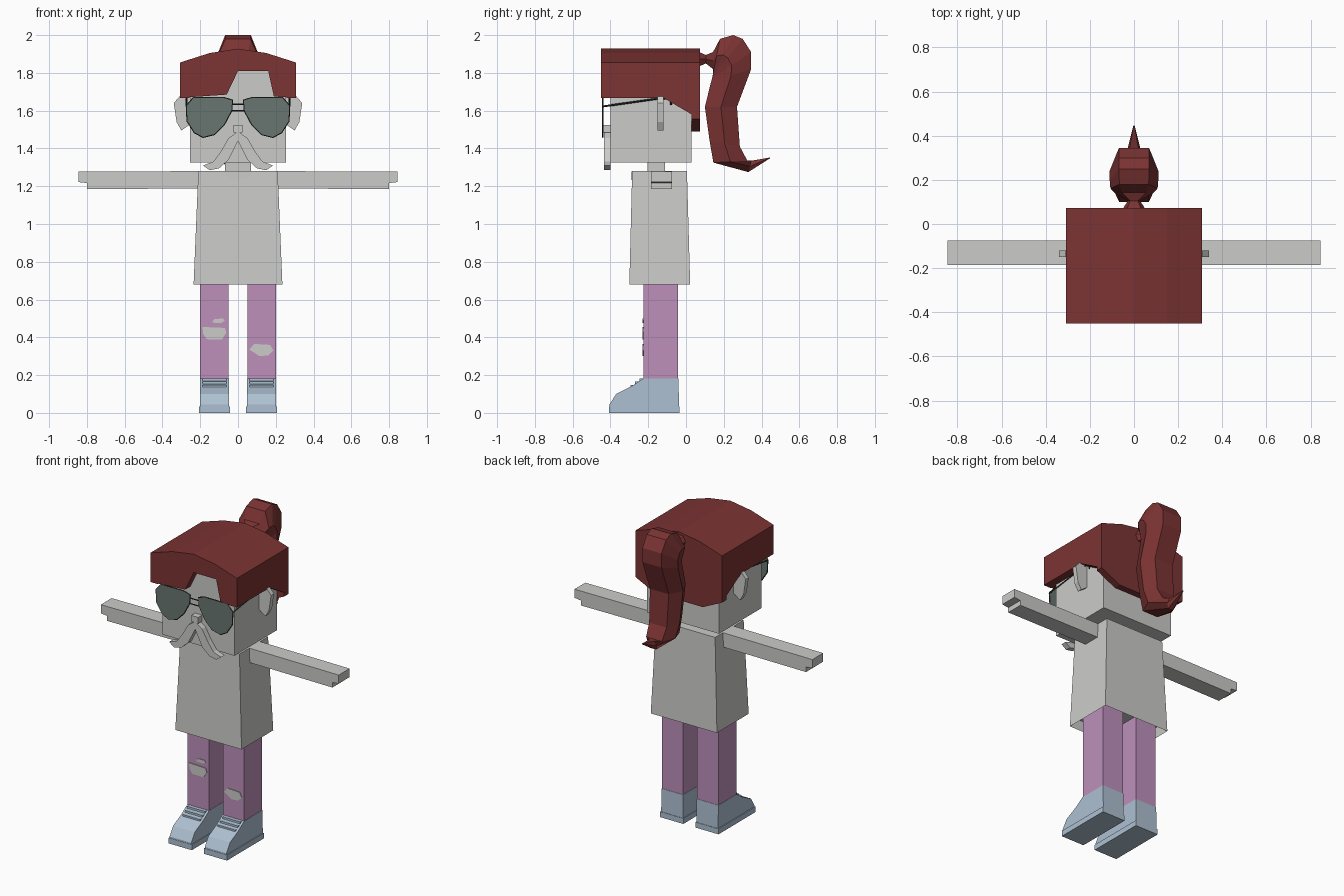
import bpy, bmesh
from mathutils import Vector

cube = bpy.data.objects.get("Cube")
if cube:
    bpy.data.objects.remove(cube, do_unlink=True)


def material(name, rgb):
    m = bpy.data.materials.new(name)
    m.use_nodes = True
    m.diffuse_color = (*rgb, 1)
    m.node_tree.nodes["Principled BSDF"].inputs["Base Color"].default_value = (*rgb, 1)
    return m


GREY = material("pale_grey", (0.6, 0.6, 0.59))
HAIR = material("dark_red", (0.2, 0.033, 0.033))
PINK = material("mauve", (0.51, 0.28, 0.5))
BLUE = material("pale_blue", (0.42, 0.53, 0.64))
LENS = material("lens_green_grey", (0.14, 0.18, 0.165))
WIRE = material("dark_frame", (0.03, 0.035, 0.035))


def finish(name, bm, mat):
    bmesh.ops.recalc_face_normals(bm, faces=bm.faces)
    mesh = bpy.data.meshes.new(name)
    bm.to_mesh(mesh)
    bm.free()
    mesh.materials.append(mat)
    ob = bpy.data.objects.new(name, mesh)
    bpy.context.collection.objects.link(ob)
    return ob


def loft(name, rings, mat):
    """Skin a list of equal-length point rings and cap both ends."""
    bm = bmesh.new()
    loops = [[bm.verts.new(p) for p in ring] for ring in rings]
    n = len(loops[0])
    for a, b in zip(loops, loops[1:]):
        for i in range(n):
            j = (i + 1) % n
            bm.faces.new((a[i], a[j], b[j], b[i]))
    bm.faces.new(loops[0])
    bm.faces.new(loops[-1])
    return finish(name, bm, mat)


def prism(name, pts, axis, lo, hi, mat):
    """Extrude a profile, (x, z) along y or (y, z) along x."""
    place = (lambda p, d: (p[0], d, p[1])) if axis == "y" else (lambda p, d: (d, *p))
    return loft(name, [[place(p, d) for p in pts] for d in (lo, hi)], mat)


def box(name, x, y, z, mat):
    return prism(name, [(x[0], z[0]), (x[1], z[0]), (x[1], z[1]), (x[0], z[1])],
                 "y", y[0], y[1], mat)


def wire(name, pts, radius, mat, closed=False):
    """Thin tube along a polyline, as a mesh."""
    cu = bpy.data.curves.new(name, "CURVE")
    cu.dimensions = "3D"
    cu.bevel_depth = radius
    cu.bevel_resolution = 0
    sp = cu.splines.new("POLY")
    sp.points.add(len(pts) - 1)
    for p, co in zip(sp.points, pts):
        p.co = (*co, 1)
    sp.use_cyclic_u = closed
    tmp = bpy.data.objects.new(name + "_path", cu)
    mesh = bpy.data.meshes.new_from_object(tmp)
    bpy.data.objects.remove(tmp)
    mesh.name = name
    mesh.materials.clear()
    mesh.materials.append(mat)
    ob = bpy.data.objects.new(name, mesh)
    bpy.context.collection.objects.link(ob)


def flip(pts, s):
    return [(p[0] * s, *p[1:]) for p in pts]


# Head and neck
box("head", (-0.255, 0.255), (-0.4, 0.03), (1.325, 1.86), GREY)
box("neck", (-0.07, 0.07), (-0.205, -0.11), (1.25, 1.34), GREY)
box("nose", (-0.025, 0.025), (-0.44, -0.39), (1.485, 1.525), GREY)

# Hair cap: arched top, notched fringe, side walls and back wall
W, F, B = 0.307, -0.45, 0.073
arch = [(W, 1.855), (0.15, 1.905), (0, 1.928), (-0.15, 1.905), (-W, 1.855)]
prism("hair_top", arch + [(-W, 1.83), (W, 1.83)], "y", F, B, HAIR)
fringe = [(-W, 1.668), (-0.06, 1.685), (0, 1.81), (0.16, 1.81), (0.19, 1.675), (W, 1.668)]
prism("hair_fringe", fringe + arch, "y", F, -0.4, HAIR)
nape = [(-W, 1.555), (-0.17, 1.49), (0.17, 1.49), (W, 1.555)]
prism("hair_back", nape + arch, "y", 0.03, B, HAIR)
side = [(F, 1.668), (-0.12, 1.668), (B, 1.555), (B, 1.855), (F, 1.855)]
for s in (-1, 1):
    prism("hair_side", side, "x", s * 0.257, s * W, HAIR)

# Ponytail: six-sided rings (inner y, inner z, outer y, outer z, half width)
tail = [(0.07, 1.835, 0.07, 1.91, 0.05), (0.105, 1.85, 0.105, 1.895, 0.028),
        (0.143, 1.82, 0.143, 1.91, 0.09), (0.143, 1.8, 0.18, 1.98, 0.107),
        (0.142, 1.79, 0.25, 2.0, 0.11), (0.14, 1.78, 0.3, 1.98, 0.11),
        (0.138, 1.77, 0.345, 1.91, 0.11), (0.132, 1.75, 0.345, 1.82, 0.11),
        (0.1, 1.62, 0.27, 1.62, 0.108), (0.125, 1.44, 0.285, 1.41, 0.1),
        (0.145, 1.325, 0.325, 1.335, 0.09), (0.33, 1.275, 0.345, 1.335, 0.03),
        (0.445, 1.348, 0.445, 1.352, 0.003)]
rings = []
for iy, iz, oy, oz, w in tail:
    a, b = Vector((0, iy, iz)), Vector((0, oy, oz))
    rings.append([a.lerp(b, t) + Vector((k * w, 0, 0)) for t, k in
                  ((0, -0.62), (0, 0.62), (0.5, 1), (1, 0.62), (1, -0.62), (0.5, -1))])
loft("ponytail", rings, HAIR)

# Paired face parts: ears, moustache, sunglasses
ear = [(0.25, 1.675), (0.31, 1.675), (0.34, 1.64), (0.325, 1.54), (0.3, 1.495), (0.25, 1.53)]
whisker = [(0, 1.49), (0.05, 1.455), (0.09, 1.385), (0.13, 1.33), (0.185, 1.31),
           (0.15, 1.285), (0.1, 1.295), (0.05, 1.34), (0.015, 1.41), (0, 1.44)]
lens = [(0.03, 1.655), (0.075, 1.668), (0.235, 1.668), (0.272, 1.625), (0.268, 1.545),
        (0.23, 1.485), (0.185, 1.46), (0.125, 1.475), (0.075, 1.525), (0.035, 1.6)]
temple = [(0.272, -0.442, 1.622), (0.272, -0.14, 1.665), (0.272, -0.08, 1.66), (0.272, -0.08, 1.63)]
for s in (-1, 1):
    prism("ear", flip(ear, s), "y", -0.15, -0.12, GREY)
    prism("moustache_half", flip(whisker, s), "y", -0.435, -0.4, GREY)
    prism("lens", flip(lens, s), "y", -0.445, -0.438, LENS)
    wire("lens_rim", [(s * x, -0.441, z) for x, z in lens], 0.005, WIRE, True)
    wire("glasses_temple", flip(temple, s), 0.005, WIRE)
for z in (1.6, 1.635):
    wire("glasses_bridge", [(-0.035, -0.441, z), (0.035, -0.441, z)], 0.004, WIRE)

# Torso: tapered shirt, open underneath
def slab(w, y0, y1, z):
    return [(-w, y0, z), (w, y0, z), (w, y1, z), (-w, y1, z)]


loft("shirt", [slab(0.215, -0.28, 0.005, 0.72), slab(0.235, -0.3, 0.022, 0.68),
               slab(0.21, -0.285, 0.005, 1.28)][1:], GREY)
shirt = bpy.data.objects["shirt"]
bm = bmesh.new()
bm.from_mesh(shirt.data)
under = [f for f in bm.faces if f.normal.z < -0.9]
bmesh.ops.inset_region(bm, faces=under, thickness=0.015)
bmesh.ops.translate(bm, vec=(0, 0, 0.06), verts=under[0].verts)
bm.to_mesh(shirt.data)
bm.free()
collar = [(-0.08, 1.278), (-0.05, 1.245), (0, 1.232), (0.05, 1.245), (0.08, 1.278)]
prism("collar_patch", collar, "y", -0.289, -0.28, GREY)

# Arms, legs and shoes
arm = [(0.2, 1.188), (0.8, 1.185), (0.8, 1.217), (0.845, 1.222), (0.845, 1.277), (0.2, 1.28)]
shoe = [(-0.405, 0), (-0.405, 0.045), (-0.37, 0.1), (-0.29, 0.14), (-0.225, 0.183),
        (-0.04, 0.183), (-0.036, 0)]
for s in (-1, 1):
    prism("arm", flip(arm, s), "y", -0.185, -0.075, GREY)
    box("leg", (s * 0.05, s * 0.2), (-0.225, -0.042), (0.18, 0.75), PINK)
    prism("shoe", shoe, "x", s * 0.048, s * 0.202, BLUE)
    box("sole", (s * 0.043, s * 0.207), (-0.407, -0.034), (0, 0.035), BLUE)
    for i in range(3):
        y, z = -0.295 + i * 0.024, 0.135 + i * 0.017
        box("lace", (s * 0.062, s * 0.188), (y, y + 0.02), (z, z + 0.013), BLUE)

# Torn trouser patches
tears = [[(-0.188, 0.455), (-0.07, 0.45), (-0.062, 0.425), (-0.085, 0.388), (-0.165, 0.39), (-0.185, 0.42)],
         [(-0.138, 0.478), (-0.125, 0.497), (-0.08, 0.5), (-0.07, 0.488), (-0.09, 0.475)],
         [(0.06, 0.335), (0.085, 0.365), (0.17, 0.36), (0.188, 0.33), (0.16, 0.305), (0.115, 0.3)]]
for t in tears:
    prism("knee_tear", t, "y", -0.229, -0.223, GREY)
